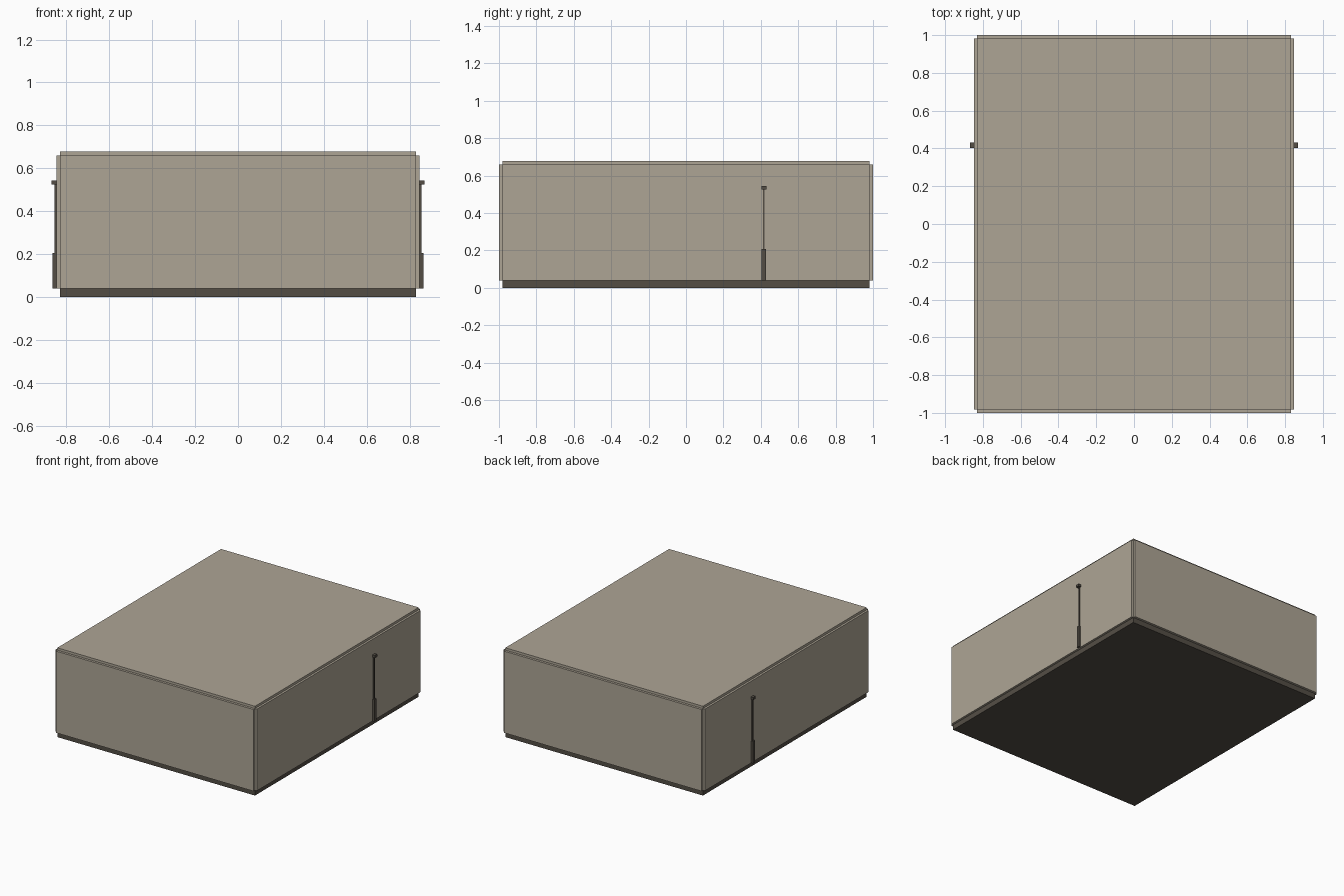
import bpy

if "Cube" in bpy.data.objects:
    bpy.data.objects.remove(bpy.data.objects["Cube"])


def material(name, color):
    m = bpy.data.materials.new(name)
    m.diffuse_color = (*color, 1.0)
    m.use_nodes = True
    m.node_tree.nodes["Principled BSDF"].inputs["Base Color"].default_value = m.diffuse_color
    return m


TAN = material("warm grey panel", (0.42, 0.375, 0.30))
DARK = material("dark brown metal", (0.088, 0.076, 0.06))


def box(name, lo, hi, mat):
    """Axis-aligned box between two corners."""
    bpy.ops.mesh.primitive_cube_add(size=1)
    ob = bpy.context.object
    ob.name = name
    ob.location = [(a + b) / 2 for a, b in zip(lo, hi)]
    ob.scale = [b - a for a, b in zip(lo, hi)]
    bpy.ops.object.transform_apply(location=True, rotation=False, scale=True)
    ob.data.materials.append(mat)
    return ob


X, Y, T = 0.83, 0.982, 0.018      # core half sizes and panel thickness
Z0, Z1 = 0.04, 0.66               # panel height range

# Dark core, visible only as the plinth at the bottom
box("plinth_core", (-X, -Y, 0), (X, Y, Z1), DARK)

# Panels raised from every face, leaving stepped edges
box("top_panel", (-X, -Y, Z1), (X, Y, Z1 + T), TAN)
box("front_panel", (-X, -Y - T, Z0), (X, -Y, Z1), TAN)
box("back_panel", (-X, Y, Z0), (X, Y + T, Z1), TAN)

for side, s in (("left", -1), ("right", 1)):
    def side_box(name, x0, x1, y, half, z0, z1, mat):
        a, b = sorted((s * x0, s * x1))
        box(f"{side}_{name}", (a, y - half, z0), (b, y + half, z1), mat)

    side_box("side_panel", X, X + 0.016, 0, Y, Z0, Z1, TAN)
    # Upright rod with a thick lower sleeve and a small bracket on top
    side_box("rod", 0.845, 0.854, 0.416, 0.005, 0.2, 0.53, DARK)
    side_box("rod_sleeve", 0.845, 0.863, 0.416, 0.011, Z0, 0.207, DARK)
    side_box("rod_bracket", 0.845, 0.868, 0.417, 0.014, 0.525, 0.543, DARK)
